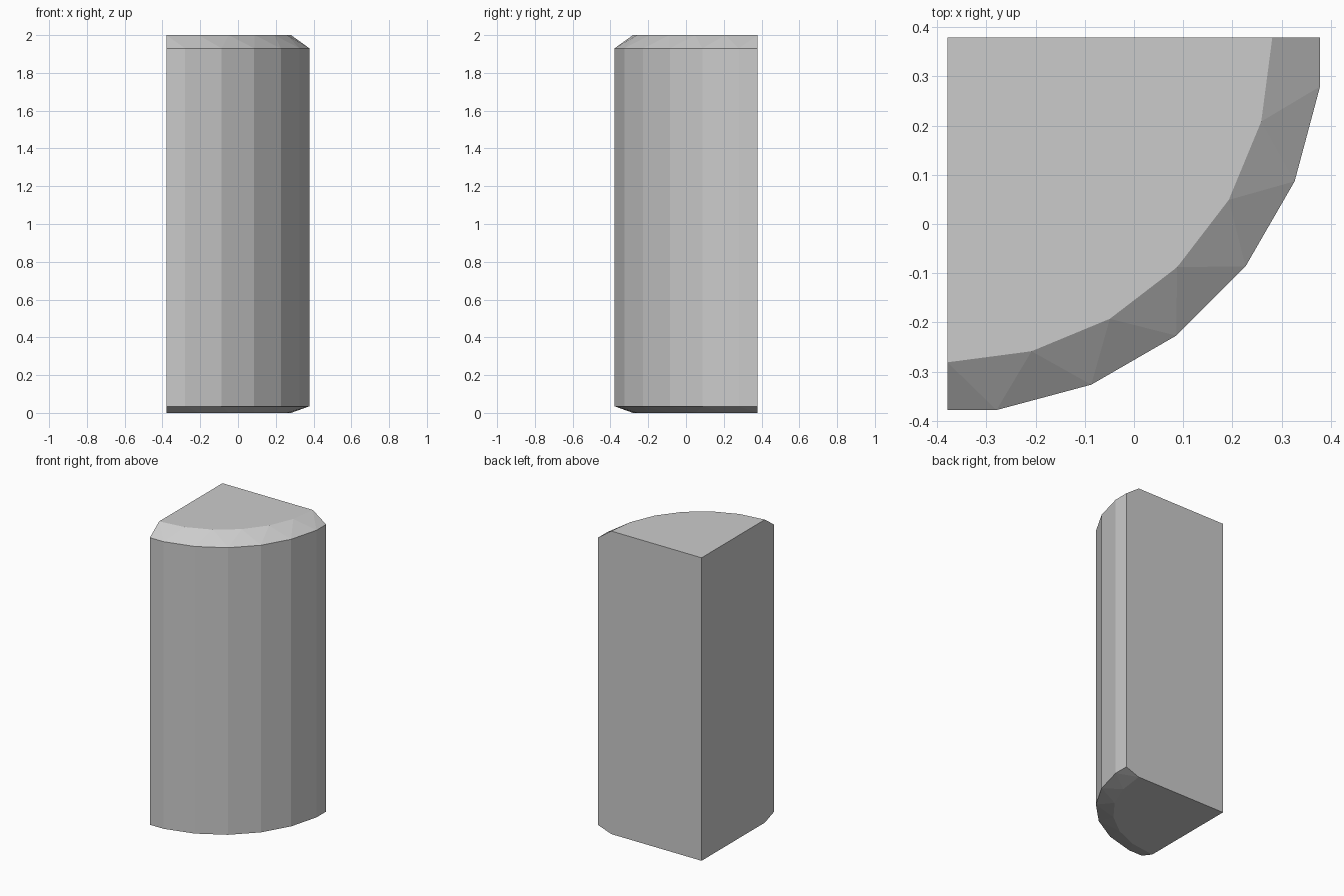
import bpy
import bmesh
from math import sin, cos, radians

if "Cube" in bpy.data.objects:
    bpy.data.objects.remove(bpy.data.objects["Cube"])

CX, CY = -0.379, 0.379      # square corner of the quarter round
APOTHEM = 0.757             # distance to the middle of each wall facet
R_OUT = APOTHEM / cos(radians(7.5))
R_IN = 0.66                 # radius of the top and bottom faces

bm = bmesh.new()


def ring(points, z):
    """Vertices from (angle, radius) pairs, swept from the front to the right."""
    return [bm.verts.new((CX + r * sin(radians(a)), CY - r * cos(radians(a)), z))
            for a, r in points]


outer_pts = [(0, APOTHEM)] + [(7.5 + 15 * k, R_OUT) for k in range(6)] + [(90, APOTHEM)]
inner_pts = [(15 * k, R_IN) for k in range(7)]

bottom_in = ring(inner_pts, 0.0)
bottom_out = ring(outer_pts, 0.035)
top_out = ring(outer_pts, 1.93)
top_in = ring(inner_pts, 2.0)
corner_bottom = bm.verts.new((CX, CY, 0.0))
corner_top = bm.verts.new((CX, CY, 2.0))

# Faceted curved wall
for k in range(7):
    bm.faces.new((bottom_out[k], bottom_out[k + 1], top_out[k + 1], top_out[k]))

# Chamfers, staggered half a facet between the two rings
for out, inn in ((bottom_out, bottom_in), (top_out, top_in)):
    for k in range(7):
        bm.faces.new((out[k], out[k + 1], inn[k]))
    for k in range(6):
        bm.faces.new((inn[k], out[k + 1], inn[k + 1]))

# Flat ends
bm.faces.new([corner_top] + top_in)
bm.faces.new([corner_bottom] + bottom_in)

# Flat left and back sides
for i in (0, -1):
    bm.faces.new((corner_bottom, bottom_in[i], bottom_out[i],
                  top_out[i], top_in[i], corner_top))

bmesh.ops.recalc_face_normals(bm, faces=bm.faces[:])
mesh = bpy.data.meshes.new("quarter_round_block")
bm.to_mesh(mesh)
bm.free()
block = bpy.data.objects.new("quarter_round_block", mesh)
bpy.context.collection.objects.link(block)
